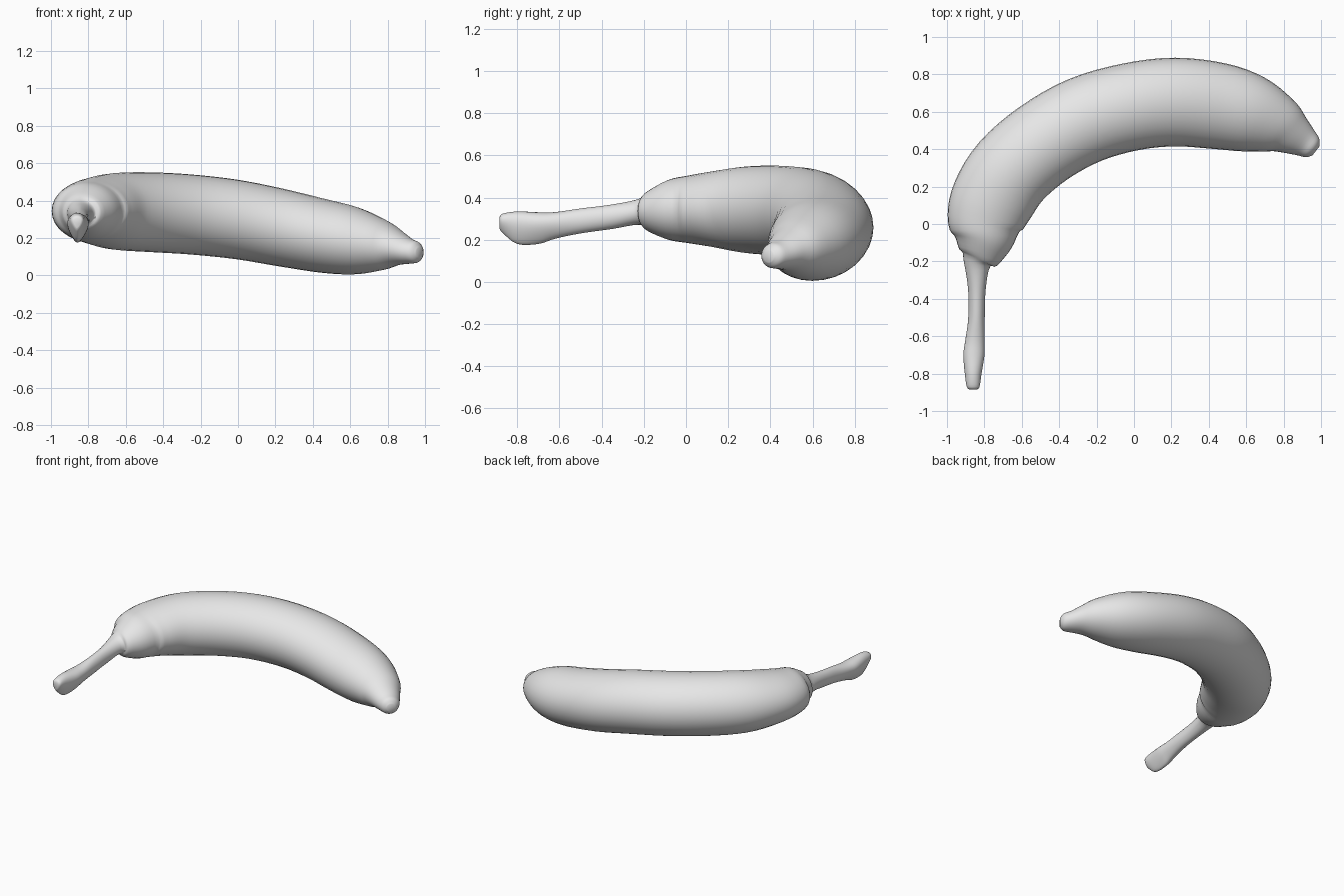
import bpy
import bmesh
import math
from mathutils import Vector

SIDES = 32   # vertices around each ring
STEPS = 4    # rings between neighbouring sections

default_cube = bpy.data.objects.get("Cube")
if default_cube:
    bpy.data.objects.remove(default_cube, do_unlink=True)

# Sections: centre x, y, z, half width across the bend, half height
stem = [
    (-.86, -.885, .28, .018, .025),
    (-.86, -.87, .278, .032, .045),
    (-.86, -.8, .257, .042, .077),
    (-.856, -.7, .255, .053, .075),
    (-.85, -.62, .268, .05, .063),
    (-.842, -.5, .289, .044, .059),
    (-.84, -.35, .309, .047, .058),
    (-.838, -.22, .333, .07, .062),
]
body = [
    (-.822, -.17, .336, .115, .1),
    (-.802, -.08, .342, .163, .143),
    (-.795, .01, .344, .205, .16),
    (-.755, .13, .345, .225, .18),
    (-.655, .285, .342, .23, .205),
    (-.48, .435, .338, .232, .213),
    (-.26, .557, .326, .235, .214),
    (-.015, .627, .3, .235, .213),
    (.22, .652, .258, .237, .21),
    (.455, .63, .212, .231, .199),
    (.63, .587, .186, .208, .18),
]
blossom_end = [
    (.77, .53, .165, .16, .137),
    (.85, .48, .15, .116, .096),
    (.915, .435, .13, .082, .068),
    (.953, .405, .124, .061, .056),
    (.972, .39, .121, .03, .028),
]


def smooth_sections(rows):
    """Run a Catmull-Rom curve through every section value."""
    result = []
    last = len(rows) - 1
    for i in range(last):
        p, q, r, s = (rows[min(max(i + k, 0), last)] for k in (-1, 0, 1, 2))
        for step in range(STEPS):
            t = step / STEPS
            result.append([
                b + t * (c - a + t * (2 * a - 5 * b + 4 * c - d
                                      + t * (3 * (b - c) + d - a))) / 2
                for a, b, c, d in zip(p, q, r, s)])
    result.append(list(rows[last]))
    return result


def loft(name, rows, material):
    """Skin oval rings that stand upright across the path."""
    bm = bmesh.new()
    rings = []
    for i, (x, y, z, width, height) in enumerate(rows):
        before, after = rows[max(i - 1, 0)], rows[min(i + 1, len(rows) - 1)]
        side = Vector((after[1] - before[1], before[0] - after[0], 0)).normalized()
        # The cut stem end is wedge shaped, narrower underneath
        wedge = .4 * min(max((-y - .5) / .2, 0), 1)
        ring = []
        for k in range(SIDES):
            angle = math.tau * k / SIDES
            across = width * math.cos(angle) * (1 + wedge * math.sin(angle))
            up = Vector((0, 0, height * math.sin(angle)))
            ring.append(bm.verts.new(Vector((x, y, z)) + side * across + up))
        rings.append(ring)
    for low, high in zip(rings, rings[1:]):
        for k in range(SIDES):
            n = (k + 1) % SIDES
            bm.faces.new((low[k], low[n], high[n], high[k]))
    bm.faces.new(rings[0])
    bm.faces.new(rings[-1])
    bmesh.ops.recalc_face_normals(bm, faces=bm.faces)

    mesh = bpy.data.meshes.new(name)
    bm.to_mesh(mesh)
    bm.free()
    mesh.materials.append(material)
    obj = bpy.data.objects.new(name, mesh)
    bpy.context.collection.objects.link(obj)
    return obj


# Single plain grey skin
grey = bpy.data.materials.new("plain_grey")
grey.use_nodes = True
colour = (.8, .8, .8, 1)
grey.diffuse_color = colour
grey.node_tree.nodes["Principled BSDF"].inputs["Base Color"].default_value = colour

# One continuous fruit from stem to blossom end
banana = loft("banana", smooth_sections(stem + body + blossom_end), grey)
bpy.ops.object.select_all(action="DESELECT")
banana.select_set(True)
bpy.context.view_layer.objects.active = banana
bpy.ops.object.shade_smooth_by_angle(angle=math.radians(60))
